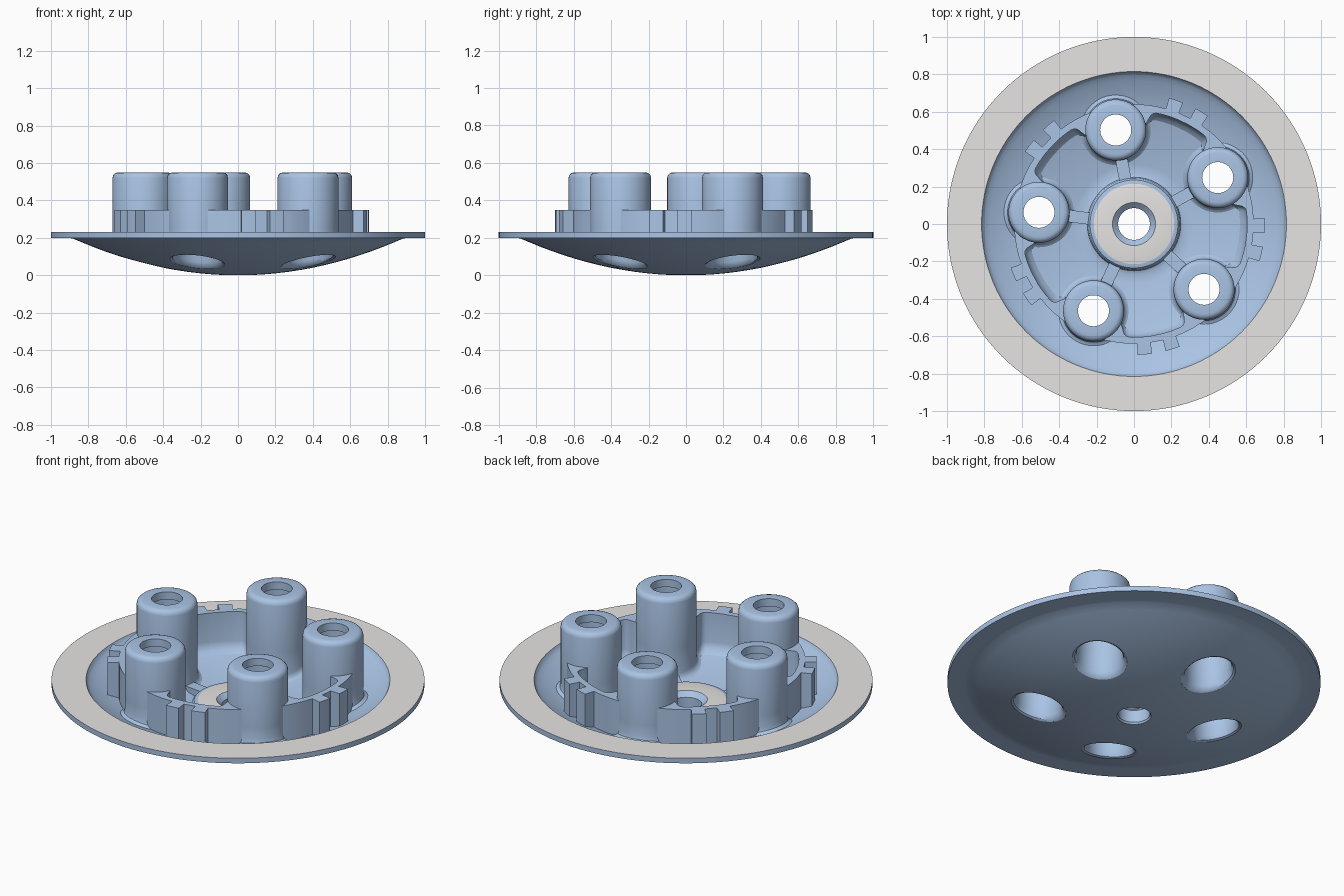
import bpy, bmesh
from math import sin, cos, pi, radians, hypot

if "Cube" in bpy.data.objects:
    bpy.data.objects.remove(bpy.data.objects["Cube"])

POST_R = 0.512
POST_ANGLES = [29 + 72 * k for k in range(5)]


def material(name, rgb):
    m = bpy.data.materials.new(name)
    m.diffuse_color = (*rgb, 1)
    m.use_nodes = True
    m.node_tree.nodes["Principled BSDF"].inputs["Base Color"].default_value = m.diffuse_color
    return m


blue = material("blue", (0.40, 0.55, 0.78))
grey = material("machined_grey", (0.80, 0.77, 0.77))


def under(r):
    """Height of the domed underside."""
    return 0.2 * (r / 0.89) ** 2


def floor(r):
    """Height of the dish floor."""
    return under(r) + 0.035


def loft(name, rings, mats=(blue,), grey_bands=()):
    """Closed loop of closed cross-sections joined into one torus-like skin."""
    bm = bmesh.new()
    vs = [[bm.verts.new(p) for p in ring] for ring in rings]
    n, m = len(vs), len(vs[0])
    for i in range(n):
        a, b = vs[i], vs[(i + 1) % n]
        for j in range(m):
            k = (j + 1) % m
            f = bm.faces.new((a[j], b[j], b[k], a[k]))
            f.material_index = 1 if j in grey_bands else 0
    bmesh.ops.recalc_face_normals(bm, faces=bm.faces)
    mesh = bpy.data.meshes.new(name)
    bm.to_mesh(mesh)
    bm.free()
    for mt in mats:
        mesh.materials.append(mt)
    ob = bpy.data.objects.new(name, mesh)
    bpy.context.collection.objects.link(ob)
    return ob


def smooth(ob):
    bpy.ops.object.select_all(action='DESELECT')
    ob.select_set(True)
    bpy.context.view_layer.objects.active = ob
    bpy.ops.object.shade_smooth_by_angle(angle=radians(32))


def revolve(profile, segs, cx=0, cy=0):
    """Rings of a profile turned about a vertical axis; z may be a function of dish radius."""
    rings = []
    for i in range(segs):
        a = 2 * pi * i / segs
        ring = []
        for r, z in profile:
            x, y = cx + r * cos(a), cy + r * sin(a)
            ring.append((x, y, z(hypot(x, y)) if callable(z) else z))
        rings.append(ring)
    return rings


# Dish: domed underside, thin flange, hollow floor and raised hub with centre hole
radii = [0.15 + 0.0625 * i for i in range(13)]
profile = [(0.085, 0.012), (0.092, under(0.092))]
profile += [(r, under(r)) for r in radii[:-1]]
profile += [(0.885, 0.197), (0.91, 0.2), (1.0, 0.2), (1.0, 0.23)]
flange_band = len(profile) - 1
profile += [(0.815, 0.23), (0.808, 0.217), (0.795, 0.205), (0.77, 0.192)]
profile += [(r, floor(r)) for r in (0.72, 0.66, 0.6, 0.53, 0.46, 0.39, 0.32, 0.27)]
profile += [(0.25, 0.062), (0.245, 0.095), (0.235, 0.107), (0.215, 0.112)]
hub_band = len(profile) - 1
profile += [(0.115, 0.112), (0.085, 0.085)]
dish = loft("dish", revolve(profile, 128), (blue, grey), (flange_band, hub_band))

# Five openings through the dish below the posts
for a in POST_ANGLES:
    t = radians(a)
    bpy.ops.mesh.primitive_cylinder_add(
        vertices=48, radius=0.147, depth=0.6,
        location=(POST_R * cos(t), POST_R * sin(t), 0.1))
    cutter = bpy.context.object
    cutter.name = "post_opening_cutter"
    cutter.hide_render = True
    mod = dish.modifiers.new("opening", 'BOOLEAN')
    mod.operation = 'DIFFERENCE'
    mod.solver = 'EXACT'
    mod.object = cutter
    bpy.context.view_layer.objects.active = dish
    bpy.ops.object.modifier_apply(modifier=mod.name)
    bpy.data.objects.remove(cutter)
smooth(dish)

# Hollow posts: flared bore below, rounded top with a smaller hole, fillet at the floor
post_profile = [
    (0.147, under), (0.135, lambda r: under(r) + 0.008),
    (0.125, lambda r: under(r) + 0.03), (0.122, 0.2), (0.122, 0.505),
    (0.083, 0.505), (0.083, 0.55), (0.133, 0.55), (0.148, 0.546),
    (0.159, 0.535), (0.163, 0.52), (0.163, 0.25),
    (0.163, lambda r: floor(r) + 0.035), (0.168, lambda r: floor(r) + 0.016),
    (0.178, lambda r: floor(r) + 0.005), (0.195, lambda r: floor(r) - 0.004),
    (0.16, lambda r: under(r) + 0.012)]
for a in POST_ANGLES:
    t = radians(a)
    smooth(loft("post", revolve(post_profile, 48, POST_R * cos(t), POST_R * sin(t))))

# Wall ring linking the posts: half sector as (angle from post, outer, inner radius)
half = [(0, .64, .53), (6, .64, .53), (12, .64, .53), (16.5, .64, .53),
        (18, .64, .545), (19, .64, .568), (19.8, .64, .588), (21, .64, .6),
        (22.5, .64, .605), (26.5, .64, .605), (26.55, .70, .605),
        (29.7, .70, .605), (32.95, .70, .605), (33, .64, .605)]
sector = half + [(72 - a, o, i) for a, o, i in reversed(half[1:])]
rings = []
for base in POST_ANGLES:
    for a, ro, ri in sector:
        t = radians(base + a)
        section = [(ro, under(ro) + 0.015), (ro, 0.35), (ri, 0.35),
                   (ri, floor(ri) + 0.05), (ri - 0.006, floor(ri) + 0.025),
                   (ri - 0.022, floor(ri - 0.02) + 0.008),
                   (ri - 0.045, floor(ri - 0.045) - 0.003),
                   (ri, under(ri) + 0.015)]
        # Near a post the lower section stays clear of the bore
        if abs((a + 36) % 72 - 36) < 18:
            ri = 0.665 if abs((a + 36) % 72 - 36) < 0 else ri
        rings.append([(r * cos(t), r * sin(t), z) for r, z in section])
wall = loft("toothed_wall", rings)

# Clear the wall from the post bores
for a in POST_ANGLES:
    t = radians(a)
    bpy.ops.mesh.primitive_cylinder_add(
        vertices=48, radius=0.15, depth=1.0,
        location=(POST_R * cos(t), POST_R * sin(t), 0.2))
    cutter = bpy.context.object
    cutter.hide_render = True
    mod = wall.modifiers.new("bore", 'BOOLEAN')
    mod.operation = 'DIFFERENCE'
    mod.solver = 'EXACT'
    mod.object = cutter
    bpy.context.view_layer.objects.active = wall
    bpy.ops.object.modifier_apply(modifier=mod.name)
    bpy.data.objects.remove(cutter)
smooth(wall)

# Low ribs from the hub to each post
for a in POST_ANGLES:
    t = radians(a)
    bpy.ops.mesh.primitive_cube_add(
        size=1, location=(0.297 * cos(t), 0.297 * sin(t), 0.069), rotation=(0, 0, t))
    rib = bpy.context.object
    rib.name = "hub_rib"
    rib.scale = (0.126, 0.065, 0.05)
    rib.data.materials.append(blue)
